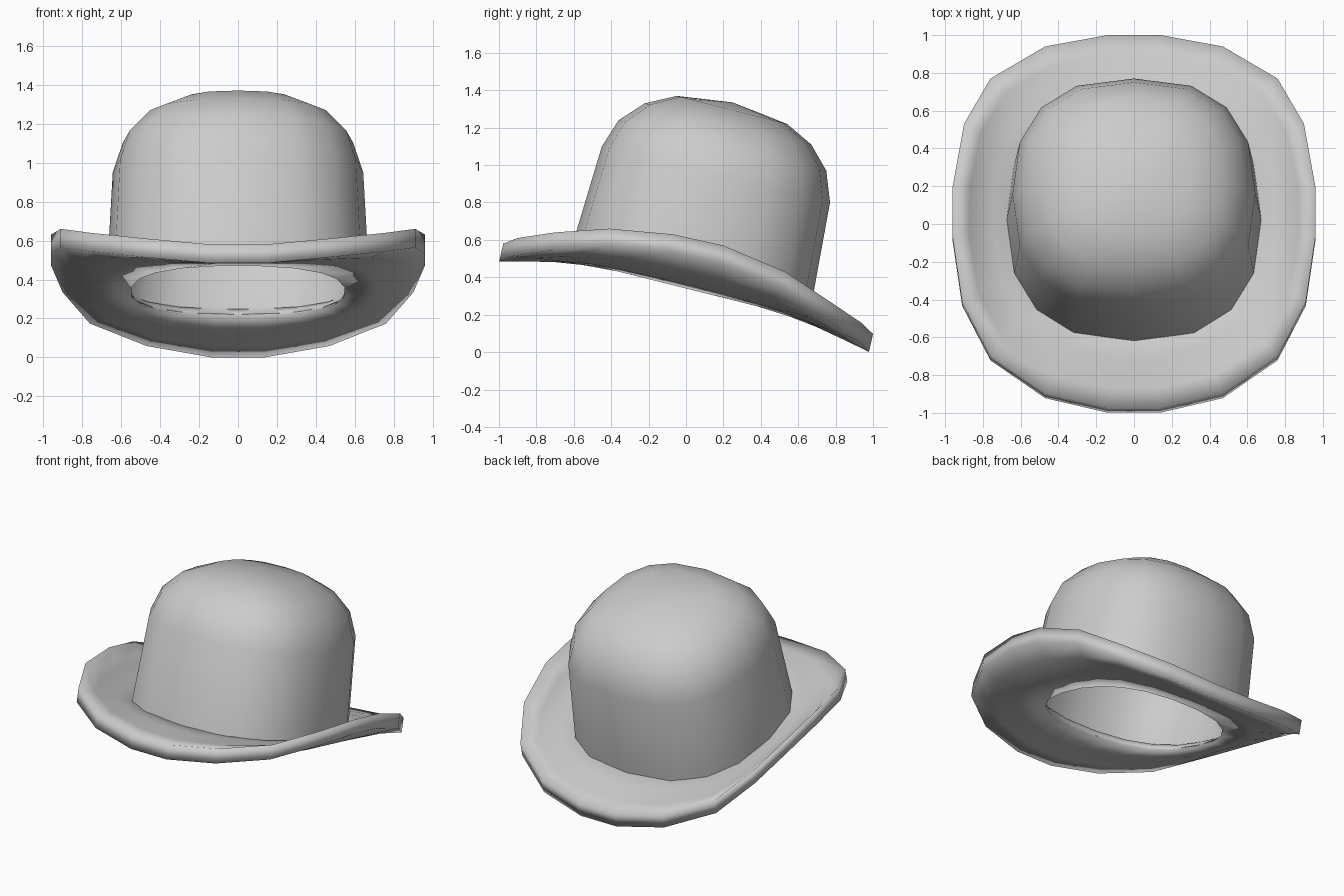
import bpy, bmesh, math

if "Cube" in bpy.data.objects:
    bpy.data.objects.remove(bpy.data.objects["Cube"])


def spow(v, p=0.833):
    return math.copysign(abs(v) ** p, v)


def finish(bm, name, angle):
    bmesh.ops.recalc_face_normals(bm, faces=bm.faces)
    me = bpy.data.meshes.new(name)
    bm.to_mesh(me)
    bm.free()
    ob = bpy.data.objects.new(name, me)
    bpy.context.collection.objects.link(ob)
    bpy.ops.object.select_all(action='DESELECT')
    ob.select_set(True)
    bpy.context.view_layer.objects.active = ob
    bpy.ops.object.shade_smooth_by_angle(angle=math.radians(angle))
    return ob


def loft(bm, rings, closed=False):
    rows = [[bm.verts.new(p) for p in r] for r in rings]
    pairs = list(zip(rows, rows[1:]))
    if closed:
        pairs.append((rows[-1], rows[0]))
    for a, b in pairs:
        n = len(a)
        for i in range(n):
            j = (i + 1) % n
            bm.faces.new((a[i], a[j], b[j], b[i]))
    return rows


def cap(bm, row, tip):
    v = bm.verts.new(tip)
    for i in range(len(row)):
        bm.faces.new((row[i], row[(i + 1) % len(row)], v))


# Crown: tilted rounded rings given by front (y, z), back (y, z), half width
def crown_ring(yf, zf, yb, zb, w, n=16):
    pts = []
    for i in range(n):
        a = 2 * math.pi * i / n
        k = (1 - spow(math.cos(a))) / 2
        pts.append((w * spow(math.sin(a), 0.78), yf + (yb - yf) * k, zf + (zb - zf) * k))
    return pts


profile = [(-0.05, 1.37, 0.54, 1.22, 0.31),
           (-0.22, 1.33, 0.67, 1.11, 0.48),
           (-0.36, 1.24, 0.75, 0.97, 0.59),
           (-0.45, 1.10, 0.77, 0.80, 0.643),
           (-0.618, 0.54, 0.665, 0.225, 0.675)]
T = 0.045
lip = [(-0.53, 0.485, 0.535, 0.22, 0.56)]
inner = [(a + T, b - 0.035, c - T, d - 0.035, w - T) for a, b, c, d, w in reversed(profile)]
inner[0] = (-0.57, 0.545, 0.62, 0.26, 0.62)
bm = bmesh.new()
rows = loft(bm, [crown_ring(*p) for p in profile + lip + inner])
cap(bm, rows[0], (0, 0.25, 1.335))
cap(bm, rows[-1], (0, 0.25, 1.295))
finish(bm, "crown", 55)

# Brim: outer top edge (right half), mirrored to the left
half = [(.14, -.977, .58), (.47, -.90, .61), (.76, -.70, .64), (.91, -.41, .66),
        (.96, -.07, .63), (.96, .20, .57), (.90, .53, .43), (.76, .77, .27),
        (.47, .94, .155), (.14, 1.0, .097)]
rim_top = half + [(-x, y, z) for x, y, z in reversed(half)]
rim_low = [(x, y - .022, z - .096) for x, y, z in rim_top]


def brim_ring(rim, hw, hl, cy, base, t):
    """Ring between the oval opening (t=0) and the rim (t=1), curling at the sides."""
    pts = []
    for x, y, z in rim:
        a = math.atan2(x / 0.96, -y)
        ix, iy = hw * spow(math.sin(a)), cy - hl * spow(math.cos(a))
        px, py = ix + (x - ix) * t, iy + (y - iy) * t
        dev = z - (base - 0.25 * y)
        power = 2.3 if dev > 0 else 1.2
        pts.append((px, py, base - 0.25 * py + dev * t ** power))
    return pts


rings = [brim_ring(rim_low, .55, .52, 0, .34, t) for t in (0, .4, .75, 1)]
rings += [brim_ring(rim_top, .60, .56, .03, .395, t) for t in (1, .75, .4, 0)]
bm = bmesh.new()
loft(bm, rings, closed=True)
finish(bm, "brim", 180)
